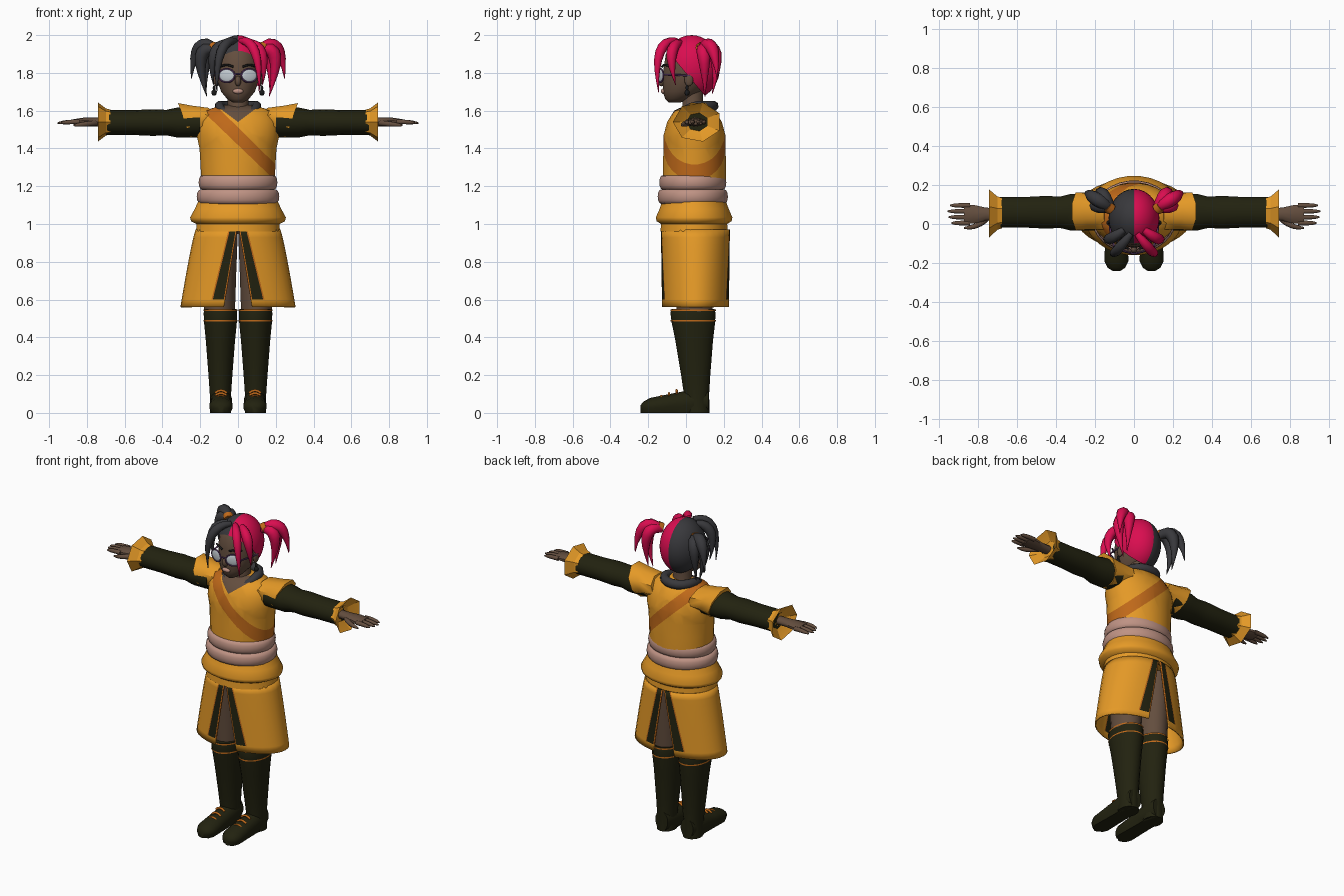
import bpy, bmesh, math
from mathutils import Vector, Matrix

cube = bpy.data.objects.get("Cube")
if cube:
    bpy.data.objects.remove(cube, do_unlink=True)


def material(name, *rgb):
    m = bpy.data.materials.new(name)
    m.use_nodes = True
    m.diffuse_color = (*rgb, 1)
    shader = next(node for node in m.node_tree.nodes if node.type == 'BSDF_PRINCIPLED')
    shader.inputs["Base Color"].default_value = (*rgb, 1)
    return m


gold = material("gold cloth", .78, .32, .02)
orange = material("burnt orange", .52, .14, .01)
olive = material("dark olive", .016, .016, .005)
skin = material("brown skin", .125, .075, .048)
rose = material("dusty rose", .52, .29, .23)
grey = material("charcoal", .04, .04, .045)
pink = material("hot pink", .7, .004, .08)
glass = material("pale lens", .55, .6, .64)
purple = material("purple frame", .1, .04, .13)
black = material("near black", .01, .01, .01)


def finish(name, bm, materials, mirror=False, angle=50):
    bmesh.ops.recalc_face_normals(bm, faces=bm.faces)
    mesh = bpy.data.meshes.new(name)
    bm.to_mesh(mesh)
    bm.free()
    for m in materials:
        mesh.materials.append(m)
    ob = bpy.data.objects.new(name, mesh)
    bpy.context.collection.objects.link(ob)
    bpy.ops.object.select_all(action='DESELECT')
    ob.select_set(True)
    bpy.context.view_layer.objects.active = ob
    bpy.ops.object.shade_smooth_by_angle(angle=math.radians(angle))
    if mirror:
        ob.modifiers.new("mirror", 'MIRROR')
    return ob


def bridge(rings, caps=True):
    bm = bmesh.new()
    loops = [[bm.verts.new(p) for p in ring] for ring in rings]
    for a, b in zip(loops, loops[1:]):
        for i in range(len(a)):
            bm.faces.new((a[i - 1], a[i], b[i], b[i - 1]))
    if caps:
        bm.faces.new(loops[0])
        bm.faces.new(loops[-1])
    return bm


def circle(sides):
    angles = [math.tau * (k + .5) / sides for k in range(sides)]
    return [(math.cos(a), math.sin(a)) for a in angles]


def loft_mesh(profile, centre, depth=lambda t: 1, drift=lambda t: 0, axis='z', sides=20, shear=0, caps=True):
    """Elliptical rings along an axis; the profile pairs are position and radius."""
    start, length = profile[0][0], profile[-1][0] - profile[0][0]
    rings = []
    for pos, radius in profile:
        t = (pos - start) / length
        ring = []
        for c, s in circle(sides):
            u = centre[0] + radius * c
            v = centre[1] + drift(t) + radius * depth(t) * s
            slant = pos + shear * (v - centre[1])
            ring.append({'x': (slant, u, v), 'y': (u, pos, v), 'z': (u, v, pos)}[axis])
        rings.append(ring)
    return bridge(rings, caps)


def loft(name, mat, profile, centre, mirror=False, angle=50, **options):
    return finish(name, loft_mesh(profile, centre, **options), [mat], mirror, angle)


def arc(a, b, c, steps=8):
    a, b, c = Vector(a), Vector(b), Vector(c)
    return [a.lerp(b, k / steps).lerp(b.lerp(c, k / steps), k / steps) for k in range(steps + 1)]


def tube(name, mat, path, width, shape=lambda t: 1, sides=8, mirror=False):
    rings, last, turn = [], Vector((0, 0, 1)), Matrix.Identity(3).to_quaternion()
    for i, p in enumerate(path):
        heading = (path[min(i + 1, len(path) - 1)] - path[max(i - 1, 0)]).normalized()
        turn = last.rotation_difference(heading) @ turn
        last = heading
        radius = width * shape(i / (len(path) - 1))
        rings.append([p + turn @ Vector((c, s, 0)) * radius for c, s in circle(sides)])
    return finish(name, bridge(rings), [mat], mirror, 70)


def ball(name, mat, centre, size, mirror=False, turn=0):
    bm = bmesh.new()
    bmesh.ops.create_uvsphere(bm, u_segments=16, v_segments=10, radius=1)
    bm.transform(Matrix.Translation(centre) @ Matrix.Rotation(turn, 4, 'Z') @ Matrix.Diagonal((*size, 1)))
    return finish(name, bm, [mat], mirror, 80)


def cut(bm, point, normal, clear=False):
    geometry = bm.verts[:] + bm.edges[:] + bm.faces[:]
    bmesh.ops.bisect_plane(bm, geom=geometry, plane_co=point, plane_no=normal, clear_inner=clear)


def rounded_tip(t):
    return 1 - .7 * t ** 4


def lock_shape(t):
    return max(math.sin(math.pi * (.2 + .8 * t)), .05)


# Tunic with diagonal strap and V neck, cut along planes
bm = loft_mesh([(1.22, .195), (1.32, .2), (1.4, .205), (1.47, .22), (1.54, .215), (1.6, .18), (1.63, .08)],
               (0, .045), depth=lambda t: .86 - .3 * t * t, sides=28)
low = Vector((-.2, 0, 1.61)), Vector((.69, 0, .72))
high = Vector((-.1, 0, 1.61)), Vector((.7, 0, .71))
neckline = [(Vector((0, 0, 1.54)), Vector((side * .75, 0, -1))) for side in (-1, 1)]
for point, normal in [low, high] + neckline:
    cut(bm, point, normal)
for face in bm.faces:
    c = face.calc_center_median()
    if c.y < .03 and all((c - point).dot(normal) < 0 for point, normal in neckline):
        face.material_index = 2
    elif (c - low[0]).dot(low[1]) > 0 > (c - high[0]).dot(high[1]):
        face.material_index = 1
finish("tunic", bm, [gold, orange, skin])

# Flared shoulder caps, sleeves and cuffs
loft("shoulder_cap", gold, [(.13, .1), (.22, .1), (.285, .105)], (.065, 1.55), mirror=True,
     depth=lambda t: .7 + .23 * t, axis='x', sides=8, shear=.36)
loft("sleeve", olive, [(.2, .095), (.32, .097), (.38, .082), (.45, .086), (.56, .08), (.7, .08)], (.06, 1.537),
     mirror=True, depth=lambda t: .82, axis='x', sides=14)
loft("cuff", gold, [(.675, .082), (.7, .09), (.742, .13), (.73, .115), (.7, .06)], (.06, 1.54),
     mirror=True, angle=20, depth=lambda t: .82, axis='x', sides=7)

# Hands
loft("palm", skin, [(.69, .03), (.76, .036), (.82, .05), (.87, .05)], (.05, 1.54), mirror=True,
     depth=lambda t: .85 - .55 * t, axis='x', sides=10)
for i in range(4):
    y, reach = .005 + .03 * i, .96 - .015 * abs(i - 1.7)
    tube("finger", skin, arc((.84, y, 1.54), (.9, y, 1.542), (reach, y, 1.534)), .013, rounded_tip, mirror=True)
tube("thumb", skin, arc((.75, .03, 1.535), (.8, -.02, 1.53), (.87, -.02, 1.522)), .015, rounded_tip, mirror=True)

# Waist sash of two rounded bands
for z, radius in ((1.22, .21), (1.145, .22)):
    wave = [math.pi * k / 6 for k in range(7)]
    loft("sash_band", rose, [(z - .038 * math.cos(a), radius - .02 + .02 * math.sin(a)) for a in wave],
         (0, .036), depth=lambda t: .85, sides=28)

# Peplum over the hips
loft("peplum", gold, [(.96, .224), (1, .22), (1.015, .25), (1.035, .255), (1.08, .23), (1.125, .21)], (0, .043),
     depth=lambda t: .8, sides=28)

# Skirt, split at front and back with trimmed dark bands
bm = bmesh.new()
rows, steps, trim = [], 10, .007
for k in range(steps + 1):
    t = k / steps
    width, gap, outer = .225 + .08 * t ** .85, .005 + .07 * t, .05 + .1 * t
    edge = [math.asin(x / width) for x in (gap, gap + trim, outer - trim, outer)]
    span = math.pi - 2 * edge[3]
    angles = edge + [edge[3] + span * i / 12 for i in range(1, 12)] + [math.pi - a for a in reversed(edge)]
    rows.append([bm.verts.new((width * math.sin(a), .05 - .182 * math.cos(a), .97 - .41 * t)) for a in angles])
for k, (a, b) in enumerate(zip(rows, rows[1:])):
    last = len(a) - 2
    for i in range(last + 1):
        face = bm.faces.new((a[i], a[i + 1], b[i + 1], b[i]))
        if k < steps - 1:
            face.material_index = {0: 1, 1: 2, 2: 1}.get(min(i, last - i), 0)
skirt = finish("split_skirt", bm, [gold, orange, olive], True)
skirt.modifiers.new("cloth", 'SOLIDIFY').thickness = .008

# Legs and boots
loft("leg", skin, [(.48, .08), (.6, .085), (.75, .09), (1, .1)], (.098, .045), mirror=True,
     depth=lambda t: 1.15 + .15 * t)
loft("boot_shaft", olive, [(0, .057), (.1, .057), (.2, .064), (.38, .078), (.48, .088), (.53, .09), (.55, .085)],
     (.093, .06), mirror=True, depth=lambda t: 1.15 + .2 * t, drift=lambda t: -.024 * t)
bm = loft_mesh([(-.24, .02), (-.225, .045), (-.19, .063), (-.1, .06), (-.02, .058), (.06, .06), (.12, .045)],
               (.09, .03), depth=lambda t: .6 + .75 * t, drift=lambda t: .035 * t, axis='y', sides=14)
for v in bm.verts:
    if v.co.z < .02:
        v.co.z = 0
finish("boot_foot", bm, [olive], True)
for z in (.485, .54):
    loft("boot_trim", orange, [(z, .091), (z + .008, .091)], (.093, .038), mirror=True,
         depth=lambda t: 1.33, caps=False)
for i in range(3):
    y, z = -.05 - .04 * i, .115 - .015 * i
    tube("boot_lace", orange, arc((.06, y, z - .01), (.09, y, z + .018), (.12, y, z - .01)), .007, mirror=True)

# Neck and open collar
loft("neck", skin, [(1.54, .07), (1.61, .055), (1.72, .055)], (0, .035))
collar = []
for k in range(17):
    a = math.radians(20 + 20 * k)
    collar.append(Vector((.098 * math.sin(a), .045 - .1 * math.cos(a), 1.625 - .05 * max(0, math.cos(a)))))
tube("collar", grey, collar, .028, lambda t: 1 - .4 * abs(2 * t - 1) ** 4)

# Head and face
loft("head", skin, [(1.642, .026), (1.662, .058), (1.7, .09), (1.76, .11), (1.83, .117), (1.9, .11),
                    (1.95, .08), (1.985, .03)], (0, .018), angle=80,
     depth=lambda t: 1.14, drift=lambda t: -.08 * (1 - t) ** 4, sides=24)
ball("nose", skin, (0, -.13, 1.757), (.017, .02, .028))
ball("lips", rose, (0, -.12, 1.703), (.028, .013, .014))
ball("ear", skin, (.117, .015, 1.765), (.012, .024, .036), True)
tube("eyebrow", black, arc((.025, -.126, 1.832), (.06, -.12, 1.85), (.09, -.088, 1.835)), .006, mirror=True)
ball("earring_bead", black, (.126, .006, 1.72), (.008, .008, .014), True)
ball("earring_drop", black, (.127, .006, 1.695), (.014, .014, .016), True)

# Glasses
lens_centre, tilt = Vector((.06, -.135, 1.786)), Matrix.Rotation(.35, 3, 'Z')
ball("lens", glass, lens_centre, (.043, .007, .033), True, .35)
rim = [lens_centre + tilt @ Vector((.045 * c, 0, .036 * s)) for c, s in circle(24)]
tube("lens_rim", purple, rim + rim[:1], .0045, sides=6, mirror=True)
tube("glasses_bridge", purple, arc((-.022, -.148, 1.79), (0, -.155, 1.8), (.022, -.148, 1.79)), .005)
tube("glasses_arm", purple, arc((.1, -.118, 1.79), (.128, -.05, 1.79), (.122, .02, 1.785)), .005, mirror=True)

# Two-tone hair cap
bm = bmesh.new()
bmesh.ops.create_uvsphere(bm, u_segments=28, v_segments=18, radius=1)
bm.transform(Matrix.Translation((0, .03, 1.83)) @ Matrix.Diagonal((.13, .15, .17, 1)))
cut(bm, (0, -.11, 1.93), (0, 1.2, 1), clear=True)
for face in bm.faces:
    face.material_index = int(face.calc_center_median().x > 0)
finish("hair_cap", bm, [grey, pink], angle=80)

# Pigtails and face-framing locks: path start, bend and tip, then width
root = (.115, .08, 1.92)
locks = {
    "pigtail_outer": (root, (.23, .15, 2.02), (.247, .165, 1.77), .036),
    "pigtail_front": (root, (.25, .1, 1.97), (.165, .1, 1.675), .036),
    "pigtail_back": (root, (.19, .2, 1.99), (.17, .14, 1.69), .036),
    "front_lock": ((.015, -.05, 1.97), (.12, -.18, 1.98), (.112, -.145, 1.695), .027),
    "side_lock": ((.05, -.03, 1.96), (.16, -.11, 1.95), (.13, -.055, 1.735), .03),
}
for word, mat, side in (("right", grey, -1), ("left", pink, 1)):
    flip = Matrix.Diagonal((side, 1, 1))
    for name, (start, bend, tip, width) in locks.items():
        tube(word + "_" + name, mat, [flip @ p for p in arc(start, bend, tip)], width, lock_shape)
tube("hair_tie", orange, arc((.118, .075, 1.925), (.128, .084, 1.932), (.138, .092, 1.938), 2), .031, mirror=True)
